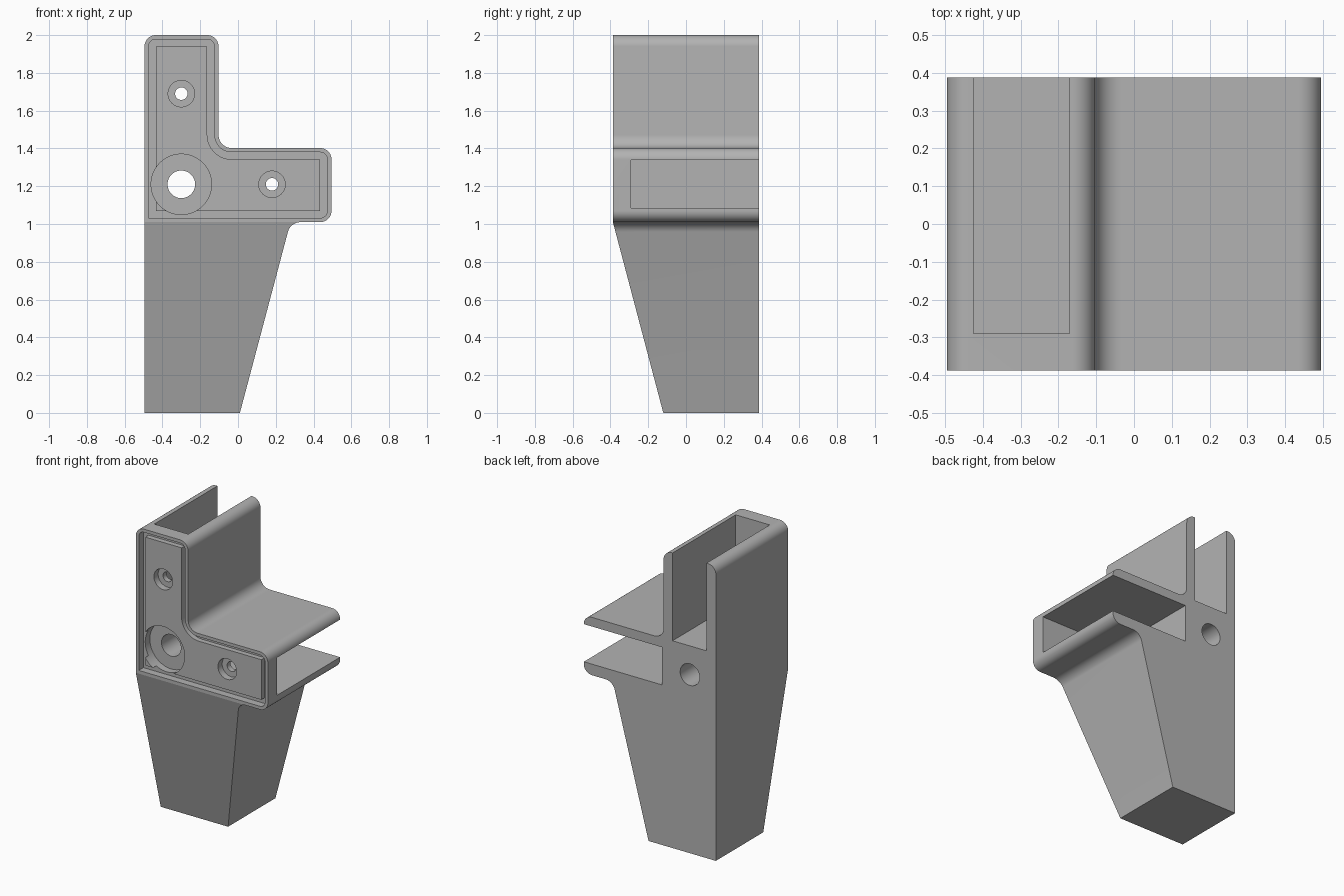
import bpy, bmesh, math
from mathutils import Vector

cube = bpy.data.objects.get("Cube")
if cube:
    bpy.data.objects.remove(cube, do_unlink=True)

grey = bpy.data.materials.new("plain_grey")
grey.use_nodes = True
colour = (0.45, 0.45, 0.45, 1)
grey.diffuse_color = colour
grey.node_tree.nodes["Principled BSDF"].inputs["Base Color"].default_value = colour

LEFT, RIGHT, TOP, SHELF = -0.495, 0.495, 2.0, 1.01
ARM = 0.392           # outer thickness of each arm
FRONT, BACK = -0.387, 0.387


def rounded(corners, steps=16):
    """Outline from (x, z, radius) corners, with a tangent arc at each corner."""
    out = []
    for i, (x, z, r) in enumerate(corners):
        p = Vector((x, z))
        a = (Vector(corners[i - 1][:2]) - p).normalized()
        b = (Vector(corners[(i + 1) % len(corners)][:2]) - p).normalized()
        if r < 0.001:
            out.append(p)
            continue
        half = a.angle(b) / 2
        centre = p + (a + b).normalized() * r / math.sin(half)
        start = p + a * r / math.tan(half) - centre
        end = p + b * r / math.tan(half) - centre
        sweep = start.angle_signed(end)
        n = max(3, round(steps * abs(sweep) / (math.pi / 2)))
        for k in range(n + 1):
            t = -sweep * k / n
            out.append(centre + Vector((start.x * math.cos(t) - start.y * math.sin(t),
                                        start.x * math.sin(t) + start.y * math.cos(t))))
    return out


def prism(name, outline, y0, y1):
    """Extrude an outline in x and z from y0 to y1."""
    bm = bmesh.new()
    face = bm.faces.new([bm.verts.new((p[0], y0, p[1])) for p in outline])
    new = bmesh.ops.extrude_face_region(bm, geom=[face])["geom"]
    bmesh.ops.translate(bm, vec=(0, y1 - y0, 0),
                        verts=[v for v in new if isinstance(v, bmesh.types.BMVert)])
    bmesh.ops.recalc_face_normals(bm, faces=bm.faces)
    mesh = bpy.data.meshes.new(name)
    bm.to_mesh(mesh)
    bm.free()
    mesh.materials.append(grey)
    obj = bpy.data.objects.new(name, mesh)
    bpy.context.collection.objects.link(obj)
    return obj


def box(name, x0, x1, z0, z1, y0, y1):
    return prism(name, [(x0, z0), (x1, z0), (x1, z1), (x0, z1)], y0, y1)


def disc(name, x, z, r, y0, y1, n=64):
    turn = [math.tau * k / n for k in range(n)]
    return prism(name, [(x + r * math.cos(t), z + r * math.sin(t)) for t in turn], y0, y1)


def combine(target, tool, operation="DIFFERENCE"):
    mod = target.modifiers.new(tool.name, "BOOLEAN")
    mod.object, mod.operation, mod.solver = tool, operation, "EXACT"
    bpy.context.view_layer.objects.active = target
    bpy.ops.object.modifier_apply(modifier=mod.name)
    bpy.data.objects.remove(tool, do_unlink=True)


def arms(d):
    """Corners of the two arms, moved inward by d, from lower right to upper left."""
    r = 0.06 - d
    return [(RIGHT - d, SHELF + d, r), (RIGHT - d, SHELF + ARM - d, r),
            (LEFT + ARM - d, SHELF + ARM - d, 0.07 + d),
            (LEFT + ARM - d, TOP - d, r), (LEFT + d, TOP - d, r)]


def panel(d):
    return rounded([(LEFT + d, SHELF + d, 0)] + arms(d))


# Arms and leg share one outline
body = prism("corner_leg_bracket",
             rounded([(LEFT, 0, 0), (0.01, 0, 0), (0.278, SHELF, 0.07)] + arms(0)),
             FRONT, BACK)

# Sloping front of the leg
wedge = box("leg_front_cutter", -1, 1, -0.05, SHELF, -0.8, FRONT)
for v in wedge.data.vertices:
    if v.co.y > -0.5 and v.co.z < 0:
        v.co.y = -0.107
combine(body, wedge)

# Slots open to the back and to the arm ends
combine(body, box("upright_slot", -0.425, -0.17, 1.405, 2.2, -0.29, 0.6))
combine(body, box("side_slot", -0.092, 0.7, 1.085, 1.34, -0.29, 0.6))

# Groove around the raised front panel
combine(body, prism("front_recess", panel(0.022), FRONT - 0.1, FRONT + 0.05))
combine(body, prism("front_panel", panel(0.06), FRONT + 0.015, FRONT + 0.07), "UNION")

# Stepped bolt hole and screw holes
for name, x, z, wide, depth, narrow, end in (
        ("bolt", -0.3, 1.21, 0.16, 0.1, 0.073, 0.6),
        ("upper_screw", -0.3, 1.69, 0.07, 0.06, 0.033, -0.2),
        ("side_screw", 0.18, 1.21, 0.07, 0.06, 0.033, -0.2)):
    combine(body, disc(name + "_seat", x, z, wide, FRONT - 0.1, FRONT + depth))
    combine(body, disc(name + "_hole", x, z, narrow, FRONT - 0.1, end))

# Smooth the rounded corners and bores only
bpy.ops.object.select_all(action="DESELECT")
body.select_set(True)
bpy.context.view_layer.objects.active = body
bpy.ops.object.shade_smooth_by_angle(angle=math.radians(12))
